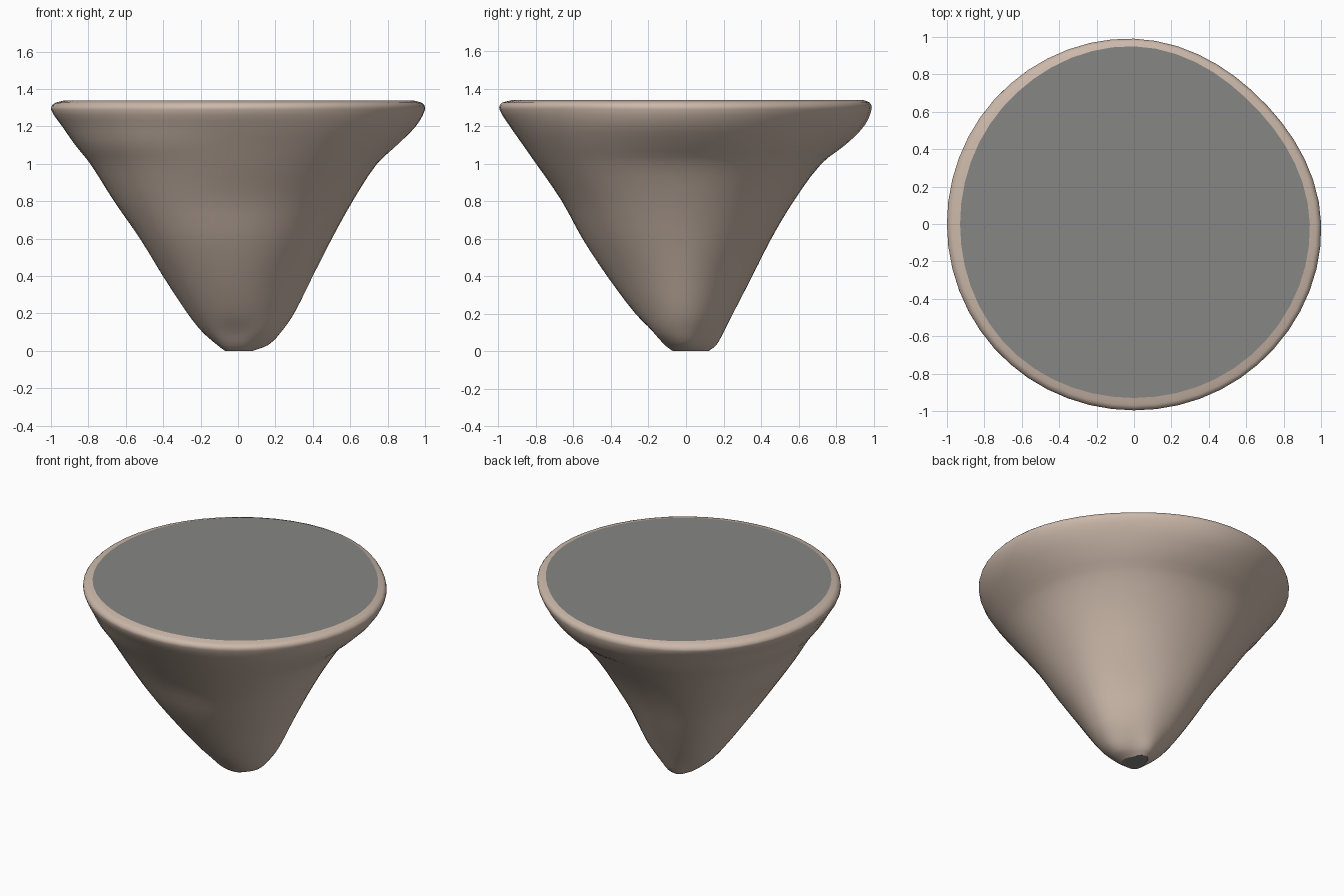
import bpy, bmesh, math

if "Cube" in bpy.data.objects:
    bpy.data.objects.remove(bpy.data.objects["Cube"])

SEG = 52


def material(name, rgb):
    m = bpy.data.materials.new(name)
    m.diffuse_color = (*rgb, 1)
    m.use_nodes = True
    m.node_tree.nodes["Principled BSDF"].inputs["Base Color"].default_value = m.diffuse_color
    return m


beige = material("beige skin", (0.60, 0.48, 0.40))
grey = material("grey core", (0.24, 0.24, 0.23))

# Radii by height, in eight directions: E, NE, N, NW, W, SW, S, SE
LEVELS = [
    (0.00, [.08, .08, .12, .08, .07, .08, .07, .08]),
    (0.03, [.16, .13, .16, .12, .11, .12, .11, .13]),
    (0.10, [.23, .19, .20, .19, .19, .19, .17, .21]),
    (0.20, [.30, .25, .25, .27, .27, .28, .27, .28]),
    (0.40, [.40, .34, .35, .40, .40, .44, .42, .40]),
    (0.60, [.50, .45, .45, .52, .52, .59, .55, .53]),
    (0.80, [.61, .57, .57, .65, .66, .72, .66, .66]),
    (1.00, [.74, .72, .72, .79, .79, .84, .80, .81]),
    (1.10, [.85, .82, .85, .87, .87, .91, .87, .89]),
    (1.20, [.95, .90, .95, .94, .94, .96, .94, .96]),
    (1.29, [1.0, .95, .99, 1.0, 1.0, 1.0, .995, 1.0]),
    (1.325, [.985, .94, .98, .98, .98, .98, .98, .99]),
    (1.338, [.94, .90, .95, .94, .93, .94, .93, .94]),
]


def catmull(a, b, c, d, t):
    return 0.5 * (2*b + (c-a)*t + (2*a-5*b+4*c-d)*t*t + (3*b-a-3*c+d)*t**3)


def radius(row, ang):
    u = (ang / (2 * math.pi) * 8) % 8
    i = int(u)
    return catmull(*[row[(i + k) % 8] for k in (-1, 0, 1, 2)], u - i)


def fine_levels(steps=3):
    """Smoothly interpolate between the measured levels."""
    n = len(LEVELS)
    out = []
    for i in range(n - 1):
        q = [LEVELS[max(0, min(n - 1, i + k))] for k in (-1, 0, 1, 2)]
        for s in range(steps):
            t = s / steps
            z = q[1][0] + (q[2][0] - q[1][0]) * t
            # Non-uniform Hermite interpolation keeps uneven spacing smooth
            h = q[2][0] - q[1][0]
            row = []
            for j in range(8):
                r = [p[1][j] for p in q]
                m1 = (r[2] - r[0]) / (q[2][0] - q[0][0]) * h
                m2 = (r[3] - r[1]) / (q[3][0] - q[1][0]) * h
                row.append((2*t**3-3*t*t+1)*r[1] + (t**3-2*t*t+t)*m1
                           + (3*t*t-2*t**3)*r[2] + (t**3-t*t)*m2)
            out.append((z, row))
    return out + [LEVELS[-1]]


def ring(bm, z, row, scale=1.0):
    vs = []
    for i in range(SEG):
        a = 2 * math.pi * i / SEG
        r = radius(row, a) * scale
        vs.append(bm.verts.new((r * math.cos(a), r * math.sin(a), z)))
    return vs


def finish(bm, name, mat):
    me = bpy.data.meshes.new(name)
    bm.to_mesh(me)
    bm.free()
    me.materials.append(mat)
    ob = bpy.data.objects.new(name, me)
    bpy.context.collection.objects.link(ob)
    return ob


# Tapered outer skin with a rounded rim
bm = bmesh.new()
rings = [ring(bm, z, row) for z, row in fine_levels()]
for a, b in zip(rings, rings[1:]):
    for i in range(SEG):
        j = (i + 1) % SEG
        bm.faces.new((a[i], a[j], b[j], b[i])).smooth = True
finish(bm, "outer_skin", beige)

# Flat top cap and the small exposed tip underneath
for name, level, flip in (("top_cap", LEVELS[-1], False), ("bottom_tip", LEVELS[0], True)):
    bm = bmesh.new()
    f = bm.faces.new(ring(bm, *level))
    if flip:
        f.normal_flip()
    finish(bm, name, grey)
